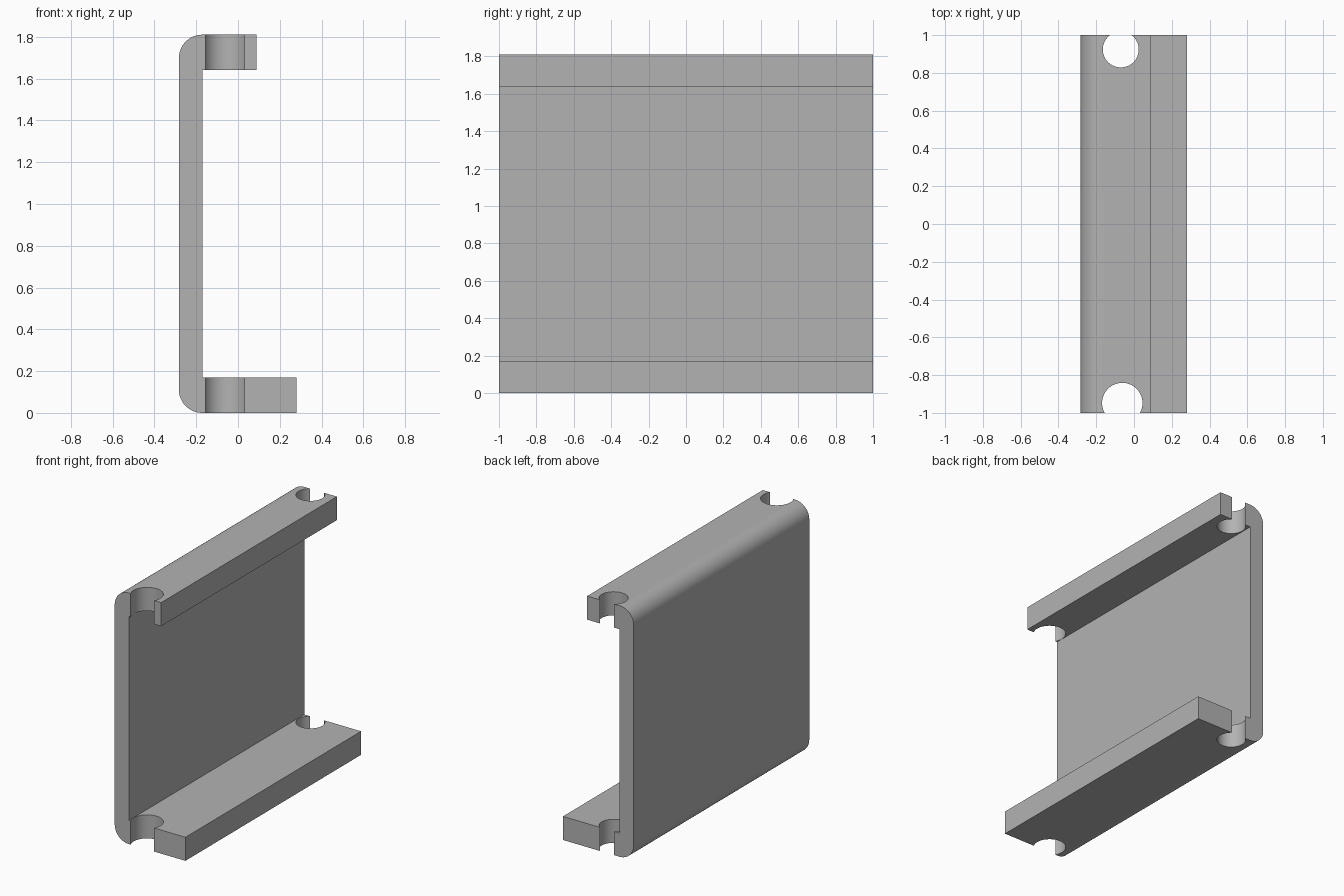
import bpy, bmesh, math

cube = bpy.data.objects.get("Cube")
if cube:
    bpy.data.objects.remove(cube, do_unlink=True)

grey = bpy.data.materials.new("plain grey")
grey.use_nodes = True
colour = (0.45, 0.45, 0.45, 1)
grey.diffuse_color = colour
grey.node_tree.nodes["Principled BSDF"].inputs["Base Color"].default_value = colour

HEIGHT, THICK, LENGTH = 1.81, 0.17, 2.0
BACK, WEB = -0.283, -0.171
TOP_END, BOTTOM_END = 0.088, 0.281
RADIUS = 0.112


def arc(cx, cz, start, steps=16):
    """Quarter circle in the xz plane, counter-clockwise from start degrees."""
    angles = [math.radians(start + 90 * i / steps) for i in range(steps + 1)]
    return [(cx + RADIUS * math.cos(a), cz + RADIUS * math.sin(a)) for a in angles]


# Channel section with two rounded outer corners, extruded along y
profile = [(BOTTOM_END, 0), (BOTTOM_END, THICK), (WEB, THICK),
           (WEB, HEIGHT - THICK), (TOP_END, HEIGHT - THICK), (TOP_END, HEIGHT)]
profile += arc(BACK + RADIUS, HEIGHT - RADIUS, 90)
profile += arc(BACK + RADIUS, RADIUS, 180)

bm = bmesh.new()
section = bm.faces.new([bm.verts.new((x, -LENGTH / 2, z)) for x, z in profile])
grown = bmesh.ops.extrude_face_region(bm, geom=[section])
ends = [v for v in grown["geom"] if isinstance(v, bmesh.types.BMVert)]
bmesh.ops.translate(bm, verts=ends, vec=(0, LENGTH, 0))
bmesh.ops.recalc_face_normals(bm, faces=bm.faces)
mesh = bpy.data.meshes.new("channel_bracket")
bm.to_mesh(mesh)
bm.free()
bracket = bpy.data.objects.new("channel_bracket", mesh)
bpy.context.collection.objects.link(bracket)
mesh.materials.append(grey)

# Round open notches through both flanges at each end
for name, x, y, r in (("front_notch_cutter", -0.062, -0.948, 0.107),
                      ("back_notch_cutter", -0.07, 0.924, 0.095)):
    bpy.ops.mesh.primitive_cylinder_add(vertices=64, radius=r, depth=3,
                                        location=(x, y, HEIGHT / 2))
    cutter = bpy.context.object
    cutter.name = name
    cutter.data.materials.append(grey)
    cut = bracket.modifiers.new(name, 'BOOLEAN')
    cut.operation = 'DIFFERENCE'
    cut.solver = 'EXACT'
    cut.object = cutter
    bpy.ops.object.select_all(action='DESELECT')
    bracket.select_set(True)
    bpy.context.view_layer.objects.active = bracket
    bpy.ops.object.modifier_apply(modifier=name)
    bpy.data.objects.remove(cutter, do_unlink=True)

bpy.ops.object.shade_smooth_by_angle(angle=math.radians(30))
